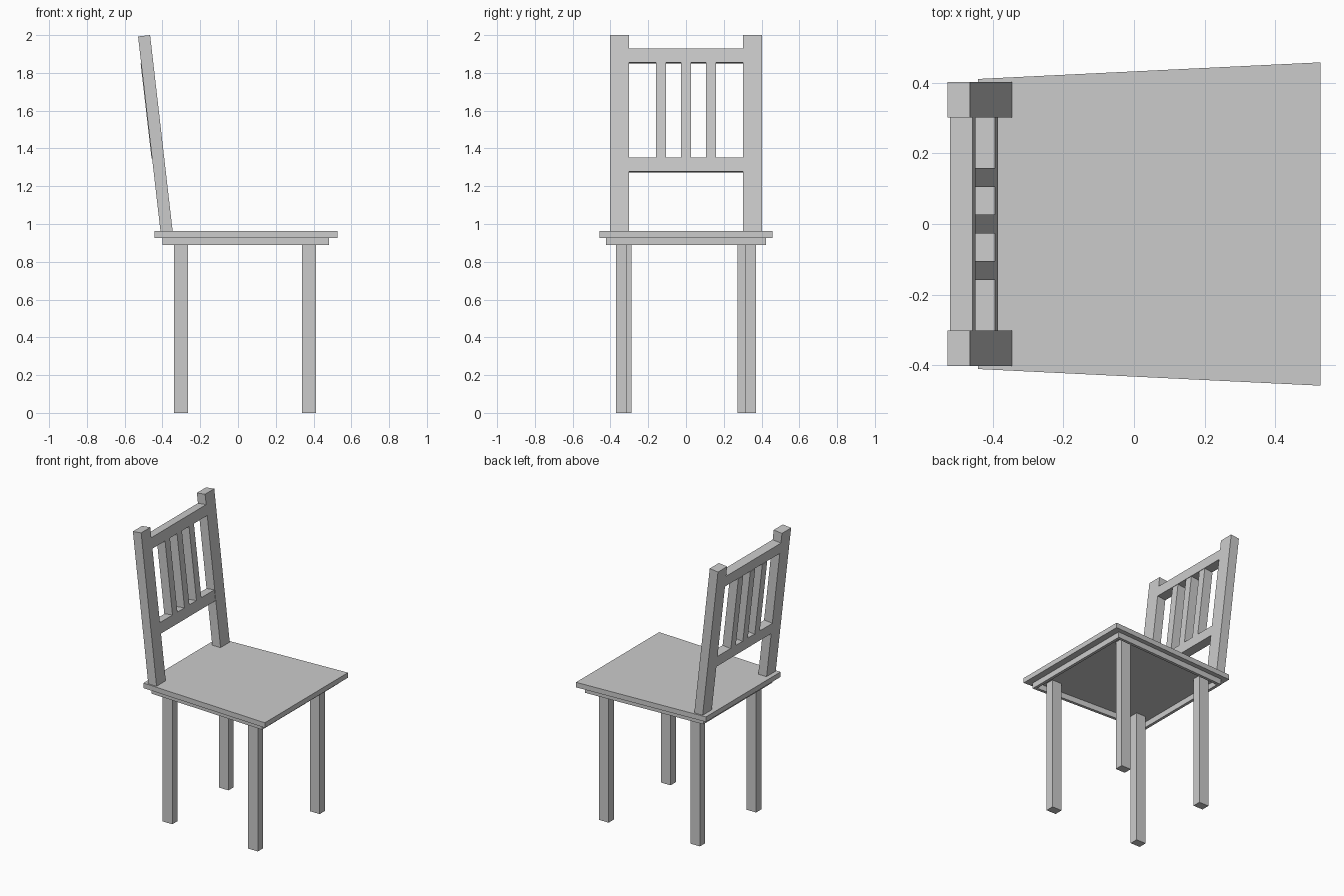
import bpy, bmesh, math
from mathutils import Vector

if "Cube" in bpy.data.objects:
    bpy.data.objects.remove(bpy.data.objects["Cube"])

def finish(name, bm):
    bmesh.ops.recalc_face_normals(bm, faces=bm.faces)
    me = bpy.data.meshes.new(name)
    bm.to_mesh(me)
    bm.free()
    ob = bpy.data.objects.new(name, me)
    bpy.context.collection.objects.link(ob)
    return ob

def trapezoid(x0, x1, h0, h1):
    return [(x0, -h0), (x1, -h1), (x1, h1), (x0, h0)]

def slab(name, outline, z0, z1):
    bm = bmesh.new()
    face = bm.faces.new([bm.verts.new((x, y, z0)) for x, y in outline])
    ext = bmesh.ops.extrude_face_region(bm, geom=[face])
    top = [v for v in ext["geom"] if isinstance(v, bmesh.types.BMVert)]
    bmesh.ops.translate(bm, verts=top, vec=(0, 0, z1 - z0))
    if not face.is_valid or face not in bm.faces:
        bmesh.ops.contextual_create(bm, geom=[v for v in bm.verts if v not in top])
    return finish(name, bm)

def frame(name, outer, inner, z0, z1):
    bm = bmesh.new()
    rings = [[bm.verts.new((x, y, z)) for x, y in o]
             for o, z in ((outer, z0), (outer, z1), (inner, z1), (inner, z0))]
    for k in range(4):
        a, b = rings[k], rings[(k + 1) % 4]
        for i in range(4):
            j = (i + 1) % 4
            bm.faces.new((a[i], a[j], b[j], b[i]))
    return finish(name, bm)

# Reclined backrest: boxes measured along the leaning front face
TILT = math.atan(0.115)
AXIS = Vector((-math.sin(TILT), 0, math.cos(TILT)))
BACK = Vector((-math.cos(TILT), 0, -math.sin(TILT)))
BASE = Vector((-0.346, 0, 0.962))

def back_box(name, y0, y1, z0, z1, d0=0.0, d1=0.064):
    bm = bmesh.new()
    bmesh.ops.create_cube(bm, size=1)
    for v in bm.verts:
        t = ((z1 if v.co.z > 0 else z0) - BASE.z) / AXIS.z
        d = d1 if v.co.x < 0 else d0
        y = y1 if v.co.y > 0 else y0
        v.co = BASE + AXIS * t + BACK * d + Vector((0, y, 0))
    return finish(name, bm)

# Seat board and the open frame beneath it
slab("seat", trapezoid(-0.442, 0.528, 0.411, 0.458), 0.927, 0.962)
frame("seat_frame", trapezoid(-0.401, 0.482, 0.381, 0.424),
      trapezoid(-0.381, 0.462, 0.362, 0.403), 0.888, 0.927)

# Legs
for name, x, y in (("wide_leg_left", 0.375, -0.341), ("wide_leg_right", 0.375, 0.341),
                   ("narrow_leg_left", -0.301, -0.318), ("narrow_leg_right", -0.301, 0.301)):
    w, d = 0.037, 0.029
    slab(name, [(x - w, y - d), (x + w, y - d), (x + w, y + d), (x - w, y + d)], 0, 0.927)

# Backrest posts, rails and slats
back_box("back_post_left", -0.403, -0.302, 0.955, 2.0)
back_box("back_post_right", 0.302, 0.403, 0.955, 2.0)
back_box("top_rail", -0.302, 0.302, 1.856, 1.93)
back_box("lower_rail", -0.302, 0.302, 1.279, 1.353, 0.003)
for i in range(3):
    y = (i - 1) * 0.132
    back_box(f"back_slat_{i + 1}", y - 0.027, y + 0.027, 1.353, 1.856, 0.003, 0.067)
